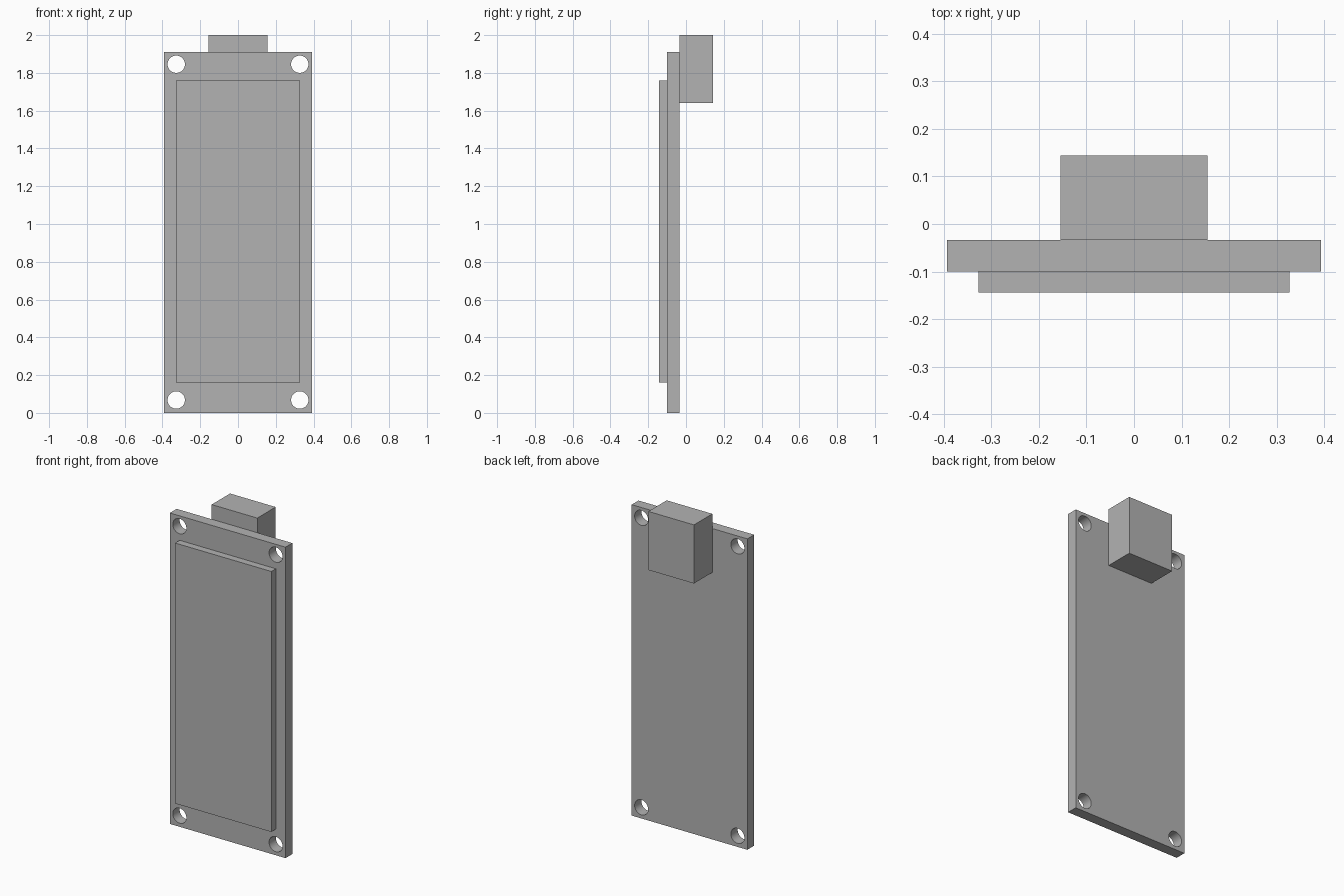
import bpy

default_cube = bpy.data.objects.get("Cube")
if default_cube:
    bpy.data.objects.remove(default_cube, do_unlink=True)

grey = bpy.data.materials.new("plain_grey")
grey.use_nodes = True
colour = (0.45, 0.45, 0.45, 1)
grey.diffuse_color = colour
grey.node_tree.nodes["Principled BSDF"].inputs["Base Color"].default_value = colour


def box(name, half_width, y_range, z_range):
    """Box centred on x = 0, spanning the given depth and height."""
    (y0, y1), (z0, z1) = y_range, z_range
    bpy.ops.mesh.primitive_cube_add(size=1, location=(0, (y0 + y1) / 2, (z0 + z1) / 2))
    obj = bpy.context.object
    obj.name = name
    obj.scale = (2 * half_width, y1 - y0, z1 - z0)
    bpy.ops.object.transform_apply(location=False, rotation=False, scale=True)
    obj.data.materials.append(grey)
    return obj


BOARD_FRONT, BOARD_BACK = -0.1, -0.034

# Circuit board, display panel on its front and connector on its back
board = box("board", 0.393, (BOARD_FRONT, BOARD_BACK), (0, 1.91))
box("display_panel", 0.327, (-0.144, BOARD_FRONT), (0.16, 1.76))
box("connector_block", 0.155, (BOARD_BACK, 0.144), (1.64, 2))

# Mounting holes through the four corners
for x in (-0.327, 0.327):
    for z in (0.068, 1.846):
        bpy.ops.mesh.primitive_cylinder_add(
            vertices=48, radius=0.046, depth=0.3,
            location=(x, BOARD_FRONT, z), rotation=(1.5707963, 0, 0))
        cutter = bpy.context.object
        cutter.name = "hole_cutter"
        cutter.hide_render = True
        cutter.data.materials.append(grey)
        hole = board.modifiers.new("mounting_hole", "BOOLEAN")
        hole.operation = "DIFFERENCE"
        hole.solver = "EXACT"
        hole.object = cutter
        bpy.ops.object.select_all(action="DESELECT")
        board.select_set(True)
        bpy.context.view_layer.objects.active = board
        bpy.ops.object.modifier_apply(modifier=hole.name)
        bpy.data.objects.remove(cutter, do_unlink=True)

# Round hole walls with crisp rims
bpy.ops.object.shade_smooth_by_angle(angle=0.6)
